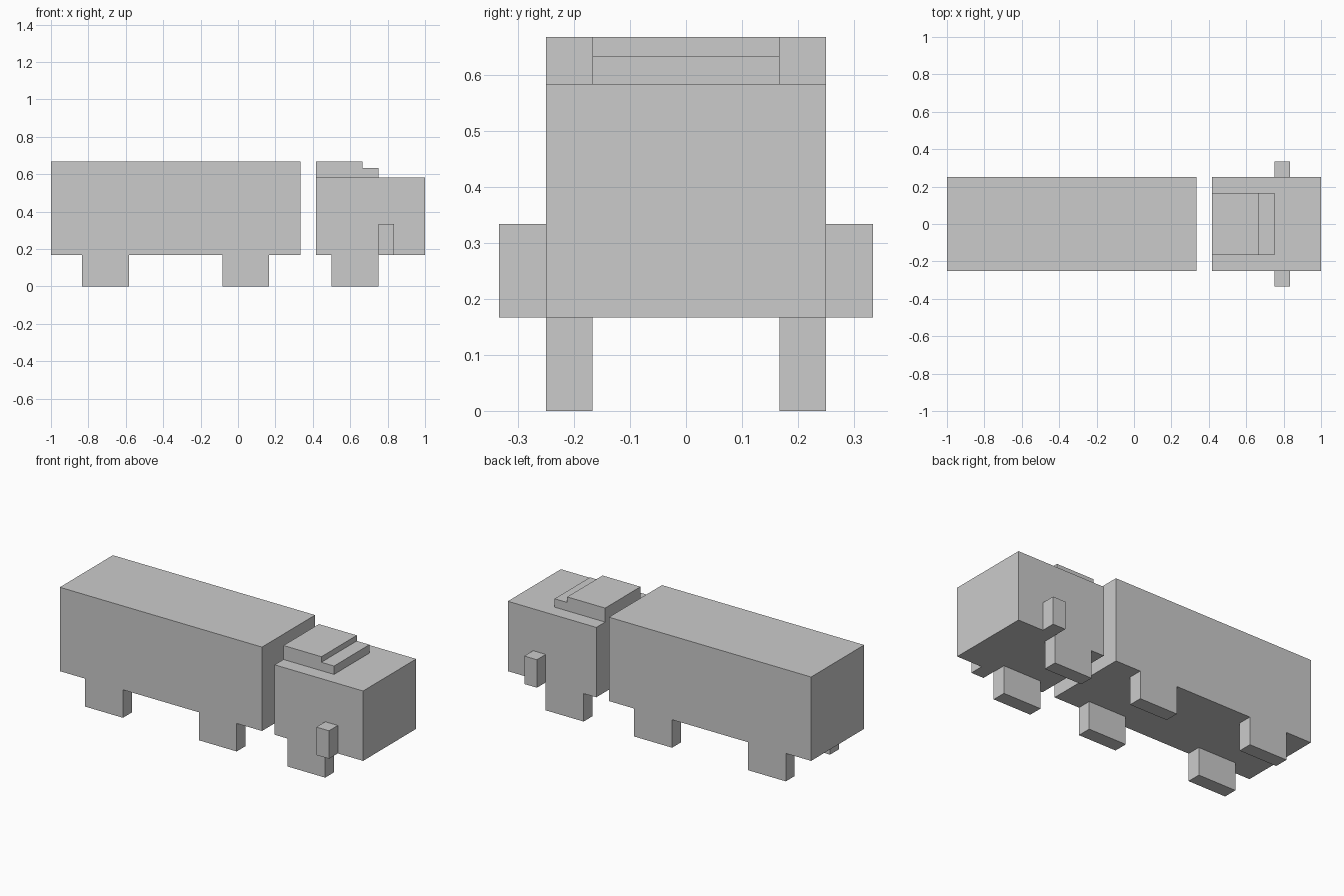
import bpy

if "Cube" in bpy.data.objects:
    bpy.data.objects.remove(bpy.data.objects["Cube"])

U = 1 / 12  # the truck is laid out on a block grid, 24 blocks long


def box(name, x, y, z):
    """Axis-aligned box from (min, max) ranges given in blocks."""
    ranges = (x, y, z)
    bpy.ops.mesh.primitive_cube_add(size=1, location=[(a + b) / 2 * U for a, b in ranges])
    ob = bpy.context.object
    ob.name = name
    ob.scale = [(b - a) * U for a, b in ranges]
    bpy.ops.object.transform_apply(location=True, scale=True)
    return ob


def mirrored_box(name, x, y, z):
    """Box repeated on both sides of the truck."""
    ob = box(name, x, y, z)
    ob.modifiers.new("both_sides", "MIRROR").use_axis = (False, True, False)
    return ob


# Trailer and cab bodies
box("trailer", (-12, 4), (-3, 3), (2, 8))
box("cab", (5, 12), (-3, 3), (2, 7))

# Stepped wind deflector on the cab roof, extruded from its side profile
profile = [(5, 7), (9, 7), (9, 7.6), (8, 7.6), (8, 8), (5, 8)]
n = len(profile)
verts = [(x * U, y * U, z * U) for y in (-2, 2) for x, z in profile]
faces = [list(range(n)), list(range(2 * n - 1, n - 1, -1))]
faces += [[i, i + n, (i + 1) % n + n, (i + 1) % n] for i in range(n)]
mesh = bpy.data.meshes.new("roof_deflector")
mesh.from_pydata(verts, [], faces)
bpy.context.collection.objects.link(bpy.data.objects.new("roof_deflector", mesh))

# Square wheels, one pair per axle
for name, x in (("rear_wheels", -10), ("middle_wheels", -1), ("front_wheels", 6)):
    mirrored_box(name, (x, x + 3), (-3, -2), (0, 2))

# Side mirrors
mirrored_box("side_mirrors", (9, 10), (-4, -3), (2, 4))
